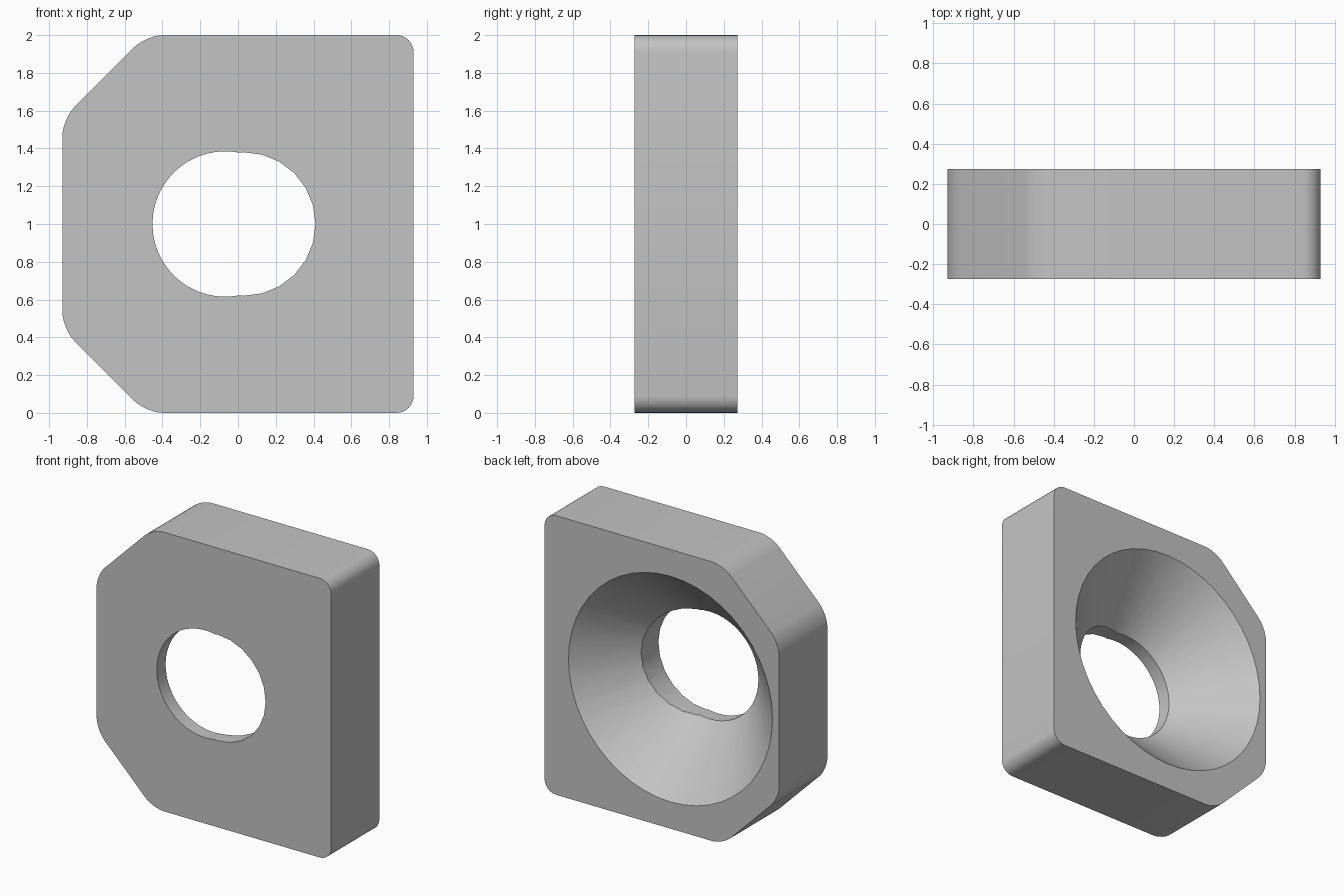
import bpy, bmesh, math
from mathutils import Matrix

if "Cube" in bpy.data.objects:
    bpy.data.objects.remove(bpy.data.objects["Cube"], do_unlink=True)

HALF_W, HALF_D, HEIGHT = 0.93, 0.273, 2.0
CHAMFER, FILLET = 0.445, 0.09
SINK_X, BORE_X, MID_Z = -0.068, 0.03, 1.0

grey = bpy.data.materials.new("plain grey")
grey.use_nodes = True
colour = (0.55, 0.55, 0.55, 1)
grey.diffuse_color = colour
grey.node_tree.nodes["Principled BSDF"].inputs["Base Color"].default_value = colour


def make_object(name, bm):
    bmesh.ops.recalc_face_normals(bm, faces=bm.faces)
    mesh = bpy.data.meshes.new(name)
    bm.to_mesh(mesh)
    bm.free()
    mesh.materials.append(grey)
    obj = bpy.data.objects.new(name, mesh)
    bpy.context.collection.objects.link(obj)
    return obj


def round_cutter(name, x, profile, sides):
    """Revolve (radius, y) points around a front-to-back axis."""
    bm = bmesh.new()
    turn = 2 * math.pi / sides
    rings = [[bm.verts.new((x + r * math.cos(i * turn), y, MID_Z + r * math.sin(i * turn)))
              for i in range(sides)] for r, y in profile]
    for a, b in zip(rings, rings[1:]):
        for i in range(sides):
            j = (i + 1) % sides
            bm.faces.new((a[i], a[j], b[j], b[i]))
    bm.faces.new(rings[0])
    bm.faces.new(rings[-1])
    obj = make_object(name, bm)
    obj.hide_render = True
    return obj


# Plate: outline with two cut corners, extruded and rounded
outline = [(HALF_W, 0), (HALF_W, HEIGHT), (CHAMFER - HALF_W, HEIGHT),
           (-HALF_W, HEIGHT - CHAMFER), (-HALF_W, CHAMFER), (CHAMFER - HALF_W, 0)]
bm = bmesh.new()
face = bm.faces.new([bm.verts.new((x, -HALF_D, z)) for x, z in outline])
extruded = bmesh.ops.extrude_face_region(bm, geom=[face])
moved = [v for v in extruded["geom"] if isinstance(v, bmesh.types.BMVert)]
bmesh.ops.translate(bm, verts=moved, vec=(0, 2 * HALF_D, 0))
corners = [e for e in bm.edges if abs(e.verts[0].co.y - e.verts[1].co.y) > HALF_D]
bmesh.ops.bevel(bm, geom=corners, offset=FILLET, offset_type='OFFSET',
                segments=6, profile=0.5, affect='EDGES')
plate = make_object("plate", bm)

# Countersunk hole, and a straight bore slightly off its axis
slope = 0.95
sink_end = HALF_D + 0.1
countersink = round_cutter("countersink_cutter", SINK_X, [
    (0.385, -HALF_D - 0.1), (0.385, -HALF_D + 0.1),
    (0.385 + slope * (sink_end + HALF_D - 0.1), sink_end)], 24 * 2)
bore = round_cutter("bore_cutter", BORE_X, [
    (0.38, -HALF_D - 0.15), (0.38, HALF_D + 0.15)], 24)

bpy.context.view_layer.objects.active = plate
plate.select_set(True)
for cutter in (countersink, bore):
    cut = plate.modifiers.new(cutter.name, 'BOOLEAN')
    cut.operation = 'DIFFERENCE'
    cut.solver = 'EXACT'
    cut.object = cutter
    bpy.ops.object.modifier_apply(modifier=cut.name)
for cutter in (countersink, bore):
    bpy.data.objects.remove(cutter, do_unlink=True)

# Smooth fillets and hole walls, crisp rims
bpy.ops.object.select_all(action='DESELECT')
plate.select_set(True)
bpy.ops.object.shade_smooth_by_angle(angle=math.radians(25))
